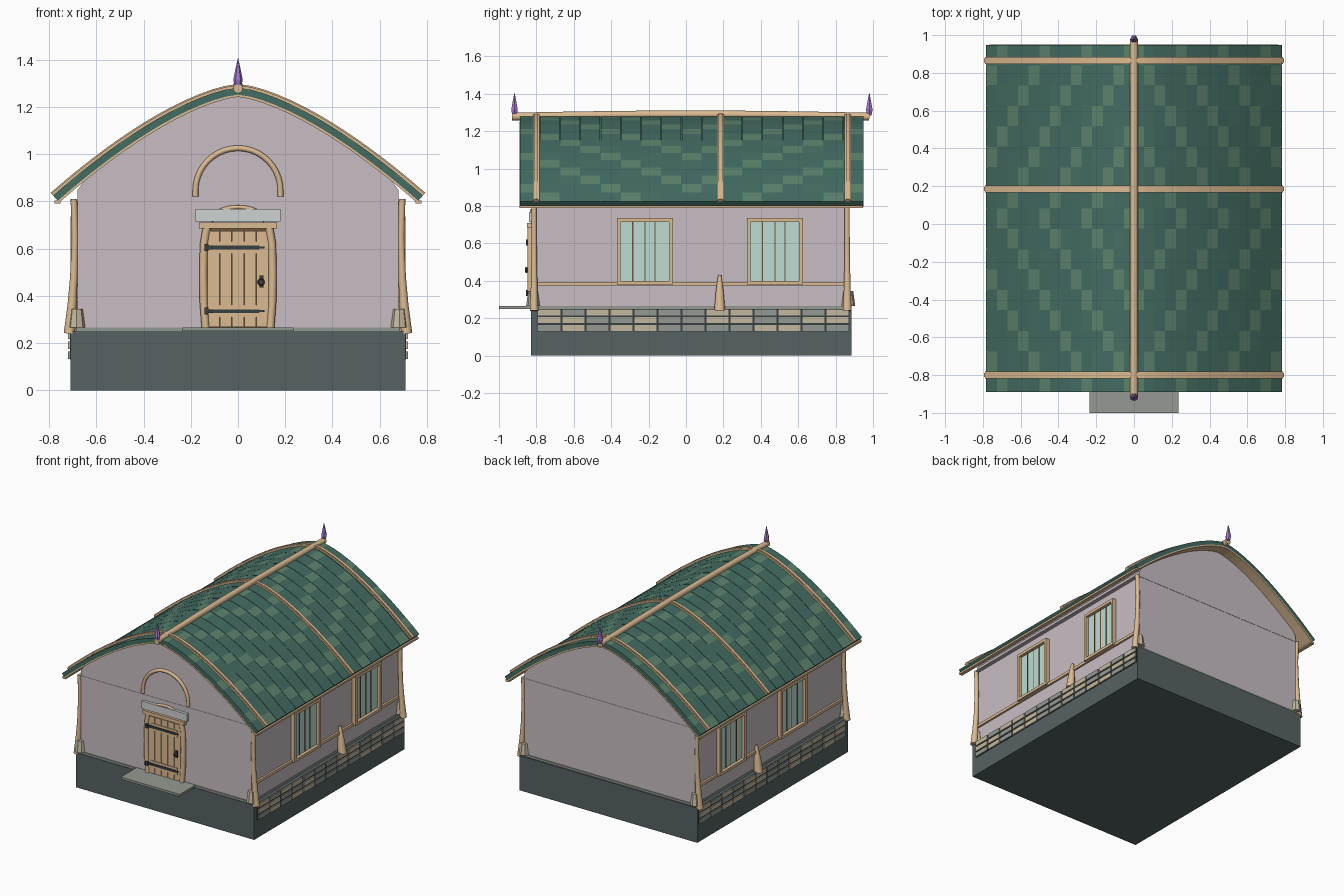
import bpy, bmesh, math, random
from mathutils import Vector

random.seed(4)
default = bpy.data.objects.get("Cube")
if default:
    bpy.data.objects.remove(default)


def material(name, hexcode):
    rgb = [int(hexcode[i:i + 2], 16) / 255 for i in (0, 2, 4)]
    col = [c / 12.92 if c < 0.04 else ((c + 0.055) / 1.055) ** 2.4 for c in rgb] + [1]
    m = bpy.data.materials.new(name)
    m.use_nodes = True
    m.diffuse_color = col
    m.node_tree.nodes["Principled BSDF"].inputs["Base Color"].default_value = col
    return m


plaster = material("plaster", "C8BEC4")
slate = material("slate", "566263")
stone = material("stone", "969A92")
pale_stone = material("pale_stone", "C4B9A0")
lintel_grey = material("lintel_grey", "CDD2D0")
wood = material("wood", "DCBB92")
dark_wood = material("dark_wood", "6B5238")
green = material("green", "426C62")
mid_green = material("mid_green", "456F63")
light_green = material("light_green", "5C836D")
glass = material("glass", "BEDCD2")
iron = material("iron", "383F41")
purple = material("purple", "A878D8")


def finish(name, bm, mats, mirror=False, smooth=False):
    bmesh.ops.recalc_face_normals(bm, faces=bm.faces)
    me = bpy.data.meshes.new(name)
    for f in bm.faces:
        f.smooth = smooth
    bm.to_mesh(me)
    bm.free()
    if smooth:
        me.set_sharp_from_angle(angle=math.radians(50))
    for m in mats:
        me.materials.append(m)
    ob = bpy.data.objects.new(name, me)
    bpy.context.collection.objects.link(ob)
    if mirror:
        ob.modifiers.new("Mirror", 'MIRROR')
    return ob


def boxes(name, items, mats, mirror=False):
    """items: (x range, y range, z range, material index)"""
    bm = bmesh.new()
    for xr, yr, zr, mi in items:
        v = [bm.verts.new((x, y, z)) for x in xr for y in yr for z in zr]
        for idx in ("0132", "4576", "0154", "2376", "0264", "1375"):
            bm.faces.new([v[int(i)] for i in idx]).material_index = mi
    return finish(name, bm, mats, mirror)


def box(name, xr, yr, zr, mat, mirror=False):
    return boxes(name, [(xr, yr, zr, 0)], [mat], mirror)


def tube(name, pts, mat, sides=10, ref=(0, 1, 0), mirror=False, smooth=True):
    """pts: (x, y, z, radius) along a path lying in the plane normal to ref"""
    bm = bmesh.new()
    ref = Vector(ref)
    pos = [Vector(p[:3]) for p in pts]
    rings = []
    for i, p in enumerate(pts):
        t = (pos[min(i + 1, len(pts) - 1)] - pos[max(i - 1, 0)]).normalized()
        u = t.cross(ref)
        angles = [2 * math.pi * k / sides for k in range(sides)]
        rings.append([bm.verts.new(pos[i] + p[3] * (u * math.cos(a) + ref * math.sin(a)))
                      for a in angles])
    for a, b in zip(rings, rings[1:]):
        for k in range(sides):
            j = (k + 1) % sides
            bm.faces.new((a[k], a[j], b[j], b[k]))
    bm.faces.new(rings[0])
    bm.faces.new(rings[-1])
    return finish(name, bm, [mat], mirror, smooth)


# Roof line: rounded ridge, nearly straight slopes, offset along its normal
SEG = 14
HALF = 0.79


def roof_point(x, off):
    slope = math.copysign(0.98 * math.sqrt(abs(x)), x)
    n = Vector((slope, 1)).normalized()
    return Vector((x, 1.292 - 0.654 * abs(x) ** 1.5)) + n * off


def shell(name, y0, y1, top, bottom, mats, pick=None):
    bm = bmesh.new()
    rows = []
    for i in range(-SEG, SEG + 1):
        hi, lo = (roof_point(HALF * i / SEG, o) for o in (top, bottom))
        rows.append([bm.verts.new((p.x, y, p.y))
                     for p, y in ((hi, y0), (hi, y1), (lo, y1), (lo, y0))])
    for i, (a, b) in enumerate(zip(rows, rows[1:])):
        tile = i - SEG if i >= SEG else SEG - 1 - i
        for k in range(4):
            j = (k + 1) % 4
            f = bm.faces.new((a[k], a[j], b[j], b[k]))
            f.material_index = pick(tile) if pick else 0
    bm.faces.new(rows[0])
    bm.faces.new(rows[-1])
    return finish(name, bm, mats)


# Foundation, sill and doorstep
box("foundation", (-0.71, 0.71), (-0.83, 0.885), (0, 0.25), slate)
box("sill", (-0.685, 0.685), (-0.826, 0.876), (0.25, 0.265), stone)
box("doorstep", (-0.235, 0.235), (-1.0, -0.82), (0.25, 0.266), stone)

# Walls with curved gables, extruded front to back
bm = bmesh.new()
outline = [(-0.68, 0.25), (0.68, 0.25)]
outline += [tuple(roof_point(0.73 * i / SEG, -0.048)) for i in range(SEG, -SEG - 1, -1)]
outline = [(max(-0.68, min(0.68, x)), z) for x, z in outline]
face = bm.faces.new([bm.verts.new((x, -0.82, z)) for x, z in outline])
ext = bmesh.ops.extrude_face_region(bm, geom=[face])
bmesh.ops.translate(bm, vec=(0, 1.69, 0),
                    verts=[v for v in ext["geom"] if isinstance(v, bmesh.types.BMVert)])
finish("walls", bm, [plaster])
box("gable_ledge", (-0.705, 0.705), (-0.822, 0.872), (0.803, 0.81), plaster)

# Roof deck, tile courses and arched ribs
shell("roof_deck", -0.89, 0.95, -0.040, -0.05, [wood])
shell("roof_underlay", -0.888, 0.948, -0.015, -0.040, [green])
box("eave_batten", (0.752, 0.778), (-0.89, 0.945), (0.79, 0.804), wood, mirror=True)
COURSES = 17
step = 1.84 / COURSES
for k in range(COURSES):
    y = -0.89 + k * step

    def shade(tile, k=k):
        if (tile + abs(k - 8)) % 4 == 0:
            return 2
        return 1 if (tile * 3 + k) % 5 == 0 else 0

    shell("tile_course", y + 0.0015, y + step - 0.0015, -0.011, -0.016,
          [green, mid_green, light_green], pick=shade)
for y in (-0.80, 0.185, 0.865):
    shell("roof_rib", y - 0.018, y + 0.018, 0, -0.012, [wood])
    shell("rib_crown", y - 0.010, y + 0.010, 0.005, 0, [wood])

# Ridge log and finials
ridge = [(0, -0.93 + 1.91 * i / 8, 1.278 + 0.012 * math.sin(math.pi * i / 8), 0.021)
         for i in range(9)]
tube("ridge_log", ridge, wood, ref=(1, 0, 0))
for y in (-0.917, 0.98):
    tube("finial", [(0, y, 1.285, 0.014), (0, y, 1.315, 0.02),
                    (0, y, 1.36, 0.011), (0, y, 1.405, 0.001)],
         purple, sides=6, smooth=False)

# Corner posts with flared feet and stone boots
for y, out in ((-0.812, -1), (0.862, 1)):
    tube("corner_post", [(0.695, y, 0.81, 0.014), (0.690, y, 0.65, 0.014),
                         (0.695, y, 0.48, 0.016), (0.703, y, 0.36, 0.019),
                         (0.714, y, 0.24, 0.024)], wood, mirror=True)
    tube("corner_boot", [(0.683, y + 0.006 * out, 0.265, 0.037),
                         (0.683, y + 0.006 * out, 0.345, 0.026)],
         pale_stone, sides=8, mirror=True, smooth=False)
tube("side_buttress", [(0.705, 0.18, 0.24, 0.031), (0.695, 0.18, 0.35, 0.021),
                       (0.688, 0.18, 0.43, 0.009)], wood, mirror=True)

# Brick course along the sides
box("brick_mortar", (0.70, 0.712), (-0.795, 0.875), (0.13, 0.25), iron, mirror=True)
bricks = []
pitch = 1.67 / 13
for row in range(3):
    for col in range(13):
        y = -0.795 + col * pitch
        z = 0.132 + row * 0.042
        bricks.append(((0.705, 0.72), (y + 0.005, y + pitch - 0.005),
                       (z, z + 0.032), random.randint(0, 1)))
boxes("side_bricks", bricks, [stone, pale_stone], mirror=True)
box("side_rail", (0.675, 0.694), (-0.81, 0.86), (0.375, 0.395), wood, mirror=True)

# Side windows
for y in (-0.22, 0.475):
    w, z0, z1, t = 0.15, 0.38, 0.735, 0.02
    fx = (0.67, 0.71)
    boxes("window_frame", [
        (fx, (y - w, y - w + t), (z0, z1), 0),
        (fx, (y + w - t, y + w), (z0, z1), 0),
        (fx, (y - w + t, y + w - t), (z0, z0 + t), 0),
        (fx, (y - w + t, y + w - t), (z1 - t, z1), 0)], [wood], mirror=True)
    box("window_glass", (0.67, 0.688), (y - w + t, y + w - t), (z0 + t, z1 - t), glass, mirror=True)
    boxes("window_bars", [((0.68, 0.691), (y + d - 0.003, y + d + 0.003), (z0 + t, z1 - t), 0)
                          for d in (-0.065, 0.0, 0.055)], [dark_wood], mirror=True)

# Door of planks with bowed jambs, lintel and slab
box("door_back", (-0.14, 0.14), (-0.826, -0.815), (0.265, 0.685), dark_wood)
boxes("door_planks", [((x + 0.001, x + 0.051), (-0.838, -0.82), (0.268, 0.675), 0)
                      for x in [-0.13 + 0.052 * i for i in range(5)]], [wood])
boxes("door_battens", [((-0.105, 0.105), (-0.843, -0.83), (z, z + 0.05), 0)
                       for z in (0.31, 0.58)], [wood])
tube("door_jamb", [(0.137, -0.832, 0.265, 0.017), (0.145, -0.832, 0.37, 0.017),
                   (0.147, -0.832, 0.5, 0.017), (0.144, -0.832, 0.62, 0.017),
                   (0.132, -0.832, 0.69, 0.017)], wood, mirror=True)
box("door_lintel", (-0.165, 0.165), (-0.85, -0.815), (0.685, 0.71), wood)
box("lintel_slab", (-0.18, 0.18), (-0.84, -0.815), (0.714, 0.768), lintel_grey)
tube("door_hood", [(0.115 * math.cos(a), -0.826, 0.715 + 0.06 * math.sin(a), 0.009)
                   for a in [math.pi * i / 12 for i in range(13)]], wood, sides=8)

# Ironwork
for z in (0.335, 0.605):
    boxes("hinge_strap", [((-0.14, 0.09), (-0.849, -0.84), (z - 0.008, z + 0.008), 0),
                          ((0.085, 0.112), (-0.848, -0.84), (z - 0.004, z + 0.004), 0),
                          ((-0.142, -0.125), (-0.855, -0.84), (z - 0.015, z + 0.015), 0)], [iron])
box("handle_plate", (0.09, 0.107), (-0.845, -0.836), (0.435, 0.485), iron)
tube("door_handle", [(0.098, -0.84, 0.458, 0.007), (0.098, -0.852, 0.458, 0.016),
                     (0.098, -0.862, 0.458, 0.012)], iron, ref=(1, 0, 0))

# Arched moulding over the door
arch = [(0.18, -0.825, 0.82, 0.012)]
arch += [(0.18 * math.cos(a), -0.825, 0.845 + 0.18 * math.sin(a), 0.012)
         for a in [math.pi * i / 20 for i in range(21)]]
arch.append((-0.18, -0.825, 0.82, 0.012))
tube("arch_moulding", arch, wood, sides=8)
